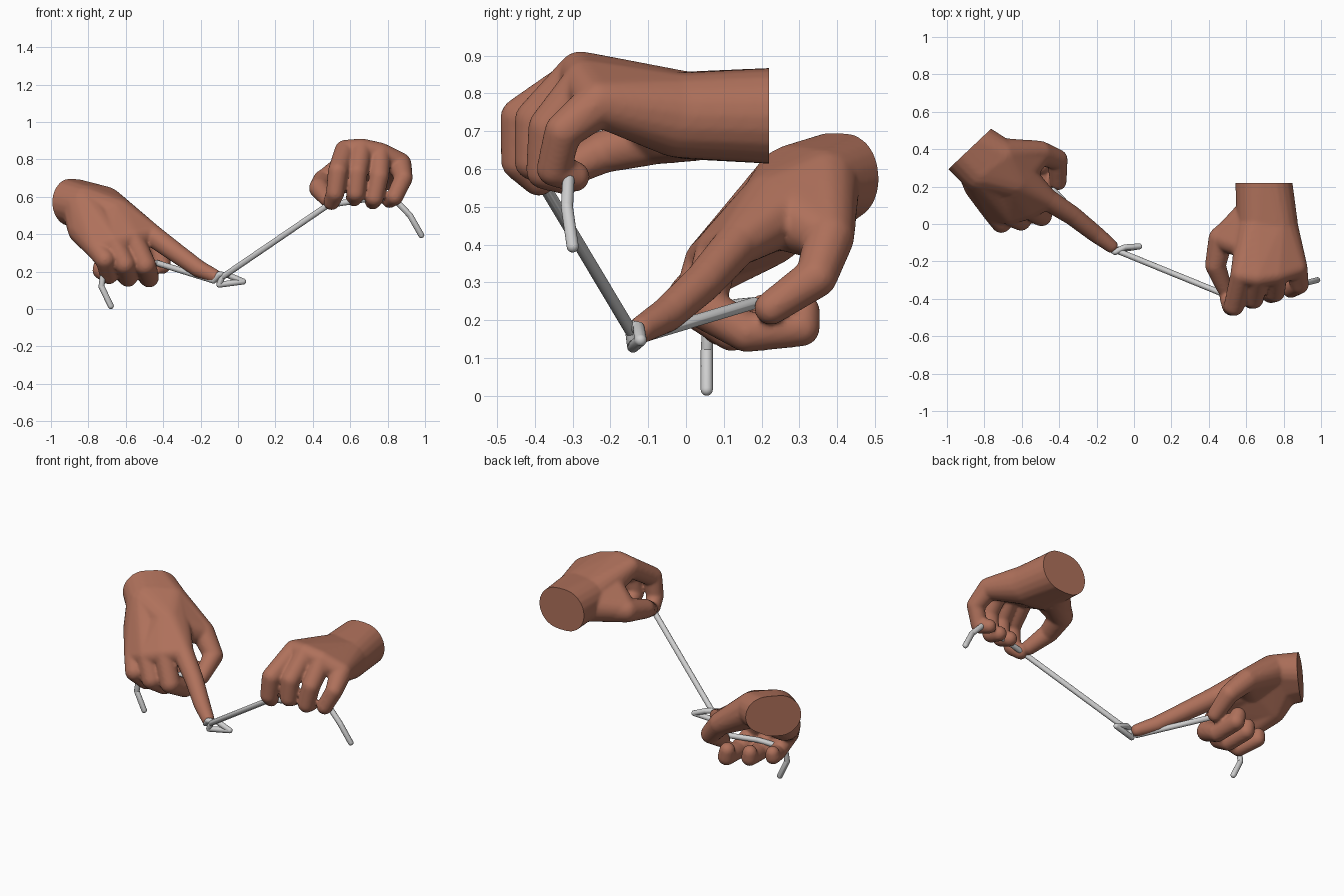
import bpy, bmesh, math
from mathutils import Vector, Matrix

if "Cube" in bpy.data.objects:
    bpy.data.objects.remove(bpy.data.objects["Cube"])


def material(name, col):
    m = bpy.data.materials.new(name)
    m.diffuse_color = (*col, 1)
    m.use_nodes = True
    m.node_tree.nodes["Principled BSDF"].inputs["Base Color"].default_value = m.diffuse_color
    return m


skin = material("brown skin", (0.43, 0.165, 0.105))
metal = material("light grey wire", (0.62, 0.62, 0.62))


def hull(target, balls, u=16, v=10):
    """Add the convex hull of several (x, y, z, radius) balls."""
    bm = bmesh.new()
    for x, y, z, r in balls:
        bmesh.ops.create_uvsphere(bm, u_segments=u, v_segments=v, radius=r,
                                  matrix=Matrix.Translation((x, y, z)))
    bmesh.ops.delete(bm, geom=bm.faces[:], context='FACES_ONLY')
    bmesh.ops.delete(bm, geom=bm.edges[:], context='EDGES_FACES')
    bmesh.ops.convex_hull(bm, input=bm.verts[:])
    loose = [w for w in bm.verts if not w.link_faces]
    bmesh.ops.delete(bm, geom=loose, context='VERTS')
    bmesh.ops.recalc_face_normals(bm, faces=bm.faces[:])
    me = bpy.data.meshes.new("tmp")
    bm.to_mesh(me)
    bm.free()
    target.from_mesh(me)
    bpy.data.meshes.remove(me)


def chain(target, balls, **kw):
    for a, b in zip(balls, balls[1:]):
        hull(target, [a, b], **kw)


def finish(bm, name, mat, angle):
    me = bpy.data.meshes.new(name)
    bm.to_mesh(me)
    bm.free()
    me.materials.append(mat)
    for p in me.polygons:
        p.use_smooth = True
    me.set_sharp_from_angle(angle=math.radians(angle))
    ob = bpy.data.objects.new(name, me)
    bpy.context.collection.objects.link(ob)
    return ob


def hand(name, solids, digits, cut_co, cut_no):
    """Fuse palm pieces and fingers into one smooth skin, cut flat at the wrist."""
    bm = bmesh.new()
    for s in solids:
        hull(bm, s)
    for d in digits:
        chain(bm, d)
    ob = finish(bm, name, skin, 180)
    rm = ob.modifiers.new("fuse", 'REMESH')
    rm.mode = 'VOXEL'
    rm.voxel_size = 0.008
    sm = ob.modifiers.new("soften", 'SMOOTH')
    sm.factor, sm.iterations = 0.5, 8
    bpy.context.view_layer.update()
    dg = bpy.context.evaluated_depsgraph_get()
    me = bpy.data.meshes.new_from_object(ob.evaluated_get(dg))
    bpy.data.objects.remove(ob)
    bm = bmesh.new()
    bm.from_mesh(me)
    bmesh.ops.bisect_plane(bm, geom=bm.verts[:] + bm.edges[:] + bm.faces[:],
                           plane_co=cut_co, plane_no=cut_no, clear_outer=True)
    rim = [e for e in bm.edges if e.is_boundary]
    bmesh.ops.holes_fill(bm, edges=rim, sides=0)
    bmesh.ops.recalc_face_normals(bm, faces=bm.faces[:])
    finish(bm, name, skin, 55)


# right hand: level forearm, fingers curled over the wire
r_idx, r_mid = (.575, -.27, .845, .06), (.66, -.28, .85, .062)
r_ring, r_pin = (.76, -.265, .83, .06), (.865, -.23, .775, .063)
heel_in, heel_out = (.665, 0, .742, .116), (.768, -.02, .742, .112)
arm_end = [(.67, .34, .74, .132), (.70, .34, .74, .132)]
hand("right_hand",
     [arm_end + [heel_in, heel_out],
      [r_idx, r_mid, heel_in, heel_out],
      [r_mid, r_ring, heel_in, heel_out],
      [r_ring, r_pin, heel_out],
      [(.625, .05, .715, .09), (.475, -.08, .685, .068), (.58, -.12, .78, .06)]],
     [[r_idx, (.535, -.437, .735, .055), (.52, -.44, .62, .05), (.50, -.39, .572, .044)],
      [r_mid, (.64, -.40, .73, .054), (.63, -.405, .62, .05), (.62, -.345, .592, .044)],
      [r_ring, (.755, -.365, .71, .053), (.73, -.375, .595, .049), (.72, -.315, .575, .043)],
      [r_pin, (.885, -.325, .70, .05), (.838, -.35, .60, .046), (.81, -.295, .58, .041)],
      [(.60, .02, .70, .08), (.465, -.08, .68, .068), (.435, -.22, .645, .056),
       (.482, -.34, .585, .043)]],
     (0, .22, 0), (0, 1, 0))

# left hand: forearm slanting down, index pointing at the knot
l_idx, l_mid = (-.47, .135, .402, .06), (-.565, .085, .385, .06)
l_ring, l_pin = (-.665, .055, .355, .06), (-.755, .07, .325, .06)
side_in, side_out = (-.71, .365, .56, .095), (-.82, .21, .43, .092)
back = (-.65, .24, .495, .105)
d = Vector((.68, -.71, -.2)).normalized()
c = Vector((-.89, .39, .57))
across = Vector((.73, .68, 0)).normalized() * .02
ends = [(*(c - d * .12 + across * s), .124) for s in (-1, 1)]
near = [(*(c + d * .12 + across * s), .120) for s in (-1, 1)]
hand("left_hand",
     [ends + near + [side_in],
      near + [side_in, side_out, back],
      near + [side_out, l_pin, l_ring],
      [side_out, back, l_ring, l_mid],
      [back, side_in, l_mid, l_idx],
      [side_in, back, (-.51, .375, .42, .066)]],
     [[l_idx, (-.33, .045, .30, .053), (-.21, -.05, .215, .047), (-.122, -.118, .175, .037)],
      [l_mid, (-.495, .045, .235, .058), (-.475, .16, .168, .053), (-.49, .305, .18, .05),
       (-.50, .31, .225, .045)],
      [l_ring, (-.605, .02, .24, .057), (-.588, .12, .17, .052), (-.61, .25, .185, .048),
       (-.615, .255, .22, .043)],
      [l_pin, (-.71, .005, .265, .054), (-.69, .09, .18, .048), (-.735, .20, .205, .044),
       (-.735, .205, .23, .04)],
      [side_in, (-.505, .38, .42, .066), (-.41, .345, .315, .056), (-.405, .225, .232, .045)]],
     c, (-.69, .73, 0))

# bent wire: loose end, right grip, loop, left grip, loose end
path = [(.98, -.30, .395), (.92, -.315, .50), (.83, -.31, .595), (.70, -.35, .59),
        (.48, -.375, .555), (-.085, -.145, .17), (-.10, -.14, .13), (.028, -.12, .147),
        (-.05, -.125, .18), (-.10, -.15, .185), (-.13, -.13, .152), (-.43, .18, .245),
        (-.58, .13, .24), (-.72, .06, .20), (-.73, .055, .12), (-.68, .055, .016)]
bm = bmesh.new()
chain(bm, [(*p, .016) for p in path], u=12, v=8)
finish(bm, "bent_wire", metal, 50)
